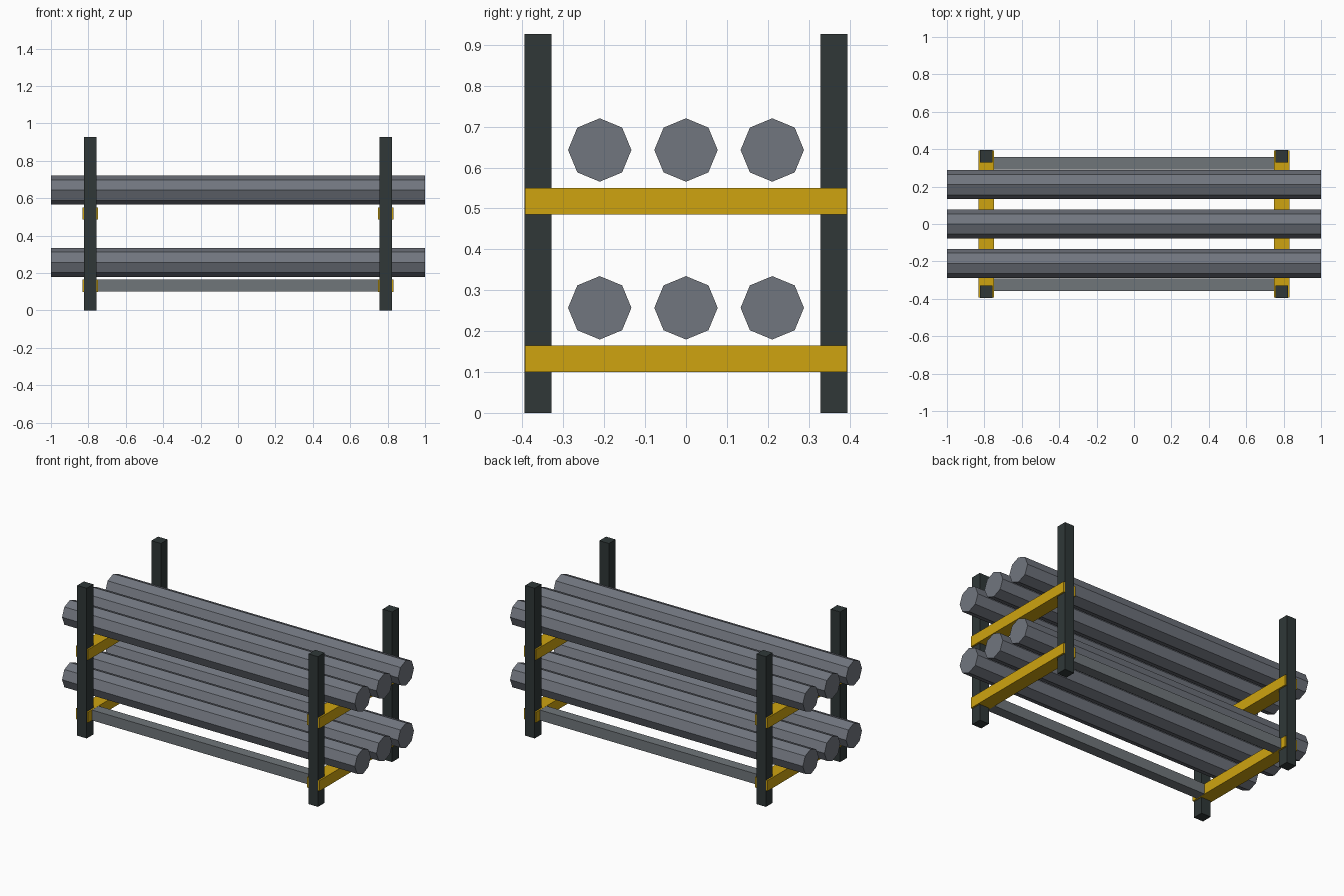
import bpy
import math

cube = bpy.data.objects.get("Cube")
if cube:
    bpy.data.objects.remove(cube, do_unlink=True)


def material(name, colour):
    mat = bpy.data.materials.new(name)
    mat.use_nodes = True
    mat.diffuse_color = (*colour, 1)
    bsdf = next(n for n in mat.node_tree.nodes if n.type == 'BSDF_PRINCIPLED')
    bsdf.inputs["Base Color"].default_value = (*colour, 1)
    return mat


dark = material("dark_steel", (0.029, 0.039, 0.039))
yellow = material("safety_yellow", (0.62, 0.37, 0.005))
grey = material("pipe_grey", (0.165, 0.18, 0.21))
rail_grey = material("rail_grey", (0.16, 0.18, 0.195))


def box(name, centre, size, mat):
    bpy.ops.mesh.primitive_cube_add(size=1, location=centre)
    obj = bpy.context.object
    obj.name = name
    obj.scale = size
    bpy.ops.object.transform_apply(location=False, rotation=False, scale=True)
    obj.data.materials.append(mat)
    return obj


def pipe(name, y, z):
    # Octagonal bar along x, with an edge pointing straight up
    bpy.ops.mesh.primitive_cylinder_add(
        vertices=8, radius=PIPE_RADIUS, depth=2, location=(0, y, z),
        rotation=(0, math.pi / 2, 0))
    obj = bpy.context.object
    obj.name = name
    obj.data.materials.append(grey)


POST_X, POST_Y, BAR = 0.79, 0.362, 0.065
HEIGHT, PIPE_RADIUS = 0.927, 0.0775

# Four corner posts
for x_side, x_name in ((1, "left"), (-1, "right")):
    for y_side, y_name in ((-1, "front"), (1, "back")):
        box(f"{y_name}_{x_name}_post", (x_side * POST_X, y_side * POST_Y, HEIGHT / 2),
            (BAR, BAR, HEIGHT), dark)

# Cross beams with a row of three pipes above them, on two levels
for level, beam_z, pipe_z in (("lower", 0.132, 0.257), ("upper", 0.518, 0.643)):
    for x_side, x_name in ((1, "left"), (-1, "right")):
        box(f"{level}_{x_name}_beam", (x_side * POST_X, 0, beam_z),
            (0.085, 0.787, BAR), yellow)
    for i, place in enumerate(("front", "middle", "back")):
        pipe(f"{level}_{place}_pipe", (i - 1) * 0.211, pipe_z)

# Long rails joining the lower beams
for y_side, y_name in ((-1, "front"), (1, "back")):
    box(f"{y_name}_rail", (0, y_side * 0.325, 0.132), (1.56, BAR, 0.064), rail_grey)
